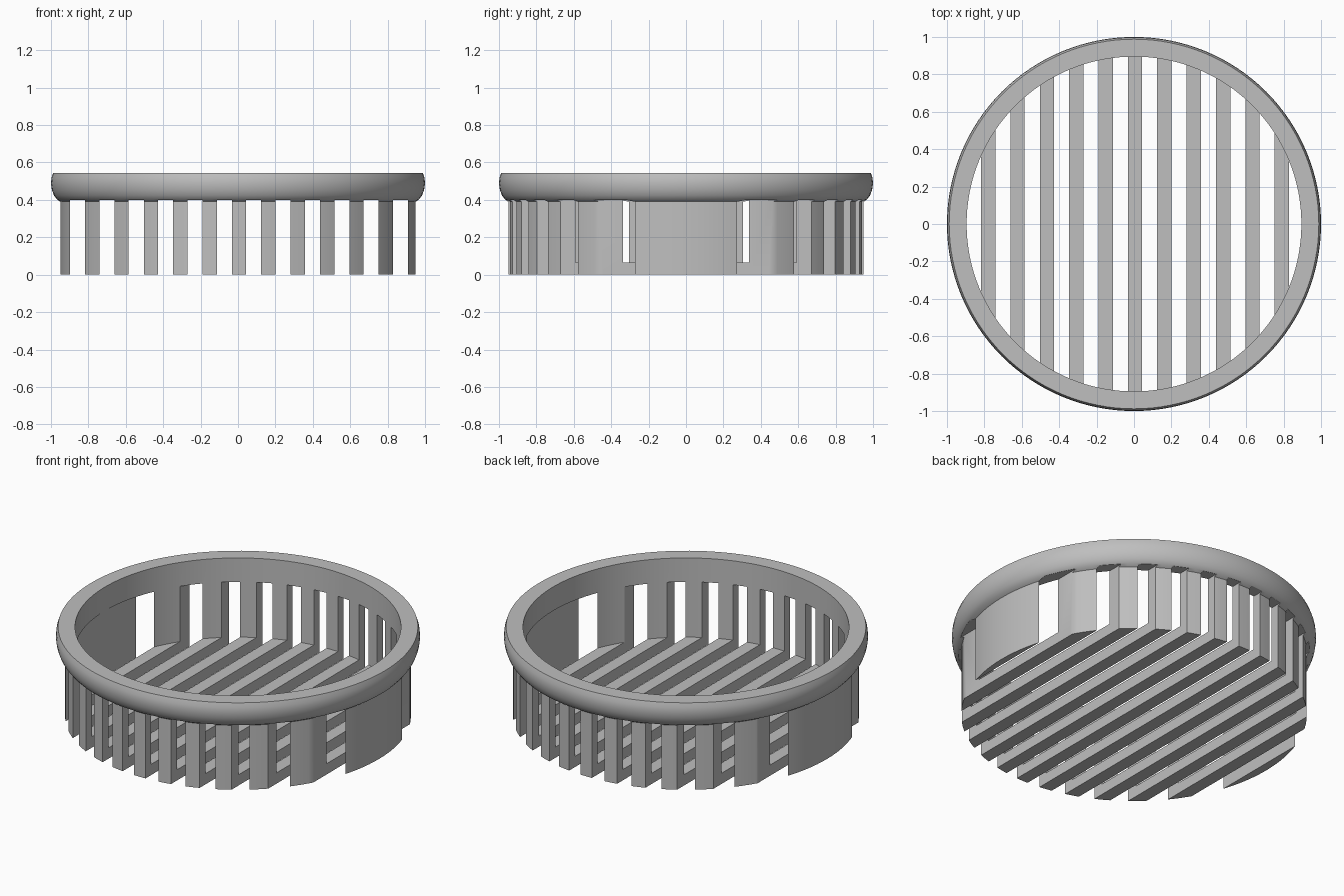
import bpy, bmesh, math
from mathutils import Matrix, Vector

cube = bpy.data.objects.get("Cube")
if cube:
    bpy.data.objects.remove(cube, do_unlink=True)

GREY = (0.52, 0.52, 0.52, 1)
PITCH, BAR, SHIFT = 0.157, 0.0765, 0.0055
SLOT_TOP = 0.40
SEGMENTS = 128

grey = bpy.data.materials.new("plain_grey")
grey.use_nodes = True
grey.diffuse_color = GREY
grey.node_tree.nodes["Principled BSDF"].inputs["Base Color"].default_value = GREY


def add_object(name, bm):
    mesh = bpy.data.meshes.new(name)
    bmesh.ops.recalc_face_normals(bm, faces=bm.faces)
    bm.to_mesh(mesh)
    bm.free()
    mesh.materials.append(grey)
    obj = bpy.data.objects.new(name, mesh)
    bpy.context.collection.objects.link(obj)
    return obj


# Cup: floor, wall and rounded rim turned from one profile
profile = [(0, 0), (0.949, 0), (0.949, 0.39), (0.968, 0.402), (0.984, 0.424),
           (0.995, 0.453), (1, 0.487), (0.997, 0.518), (0.988, 0.545),
           (0.895, 0.545), (0.895, 0.065), (0, 0.065)]
bm = bmesh.new()
verts = [bm.verts.new((r, 0, z)) for r, z in profile]
edges = [bm.edges.new(pair) for pair in zip(verts, verts[1:])]
bmesh.ops.spin(bm, geom=verts + edges, cent=(0, 0, 0), axis=(0, 0, 1),
               angle=math.tau, steps=SEGMENTS, use_duplicate=False)
bmesh.ops.remove_doubles(bm, verts=bm.verts, dist=1e-4)
basket = add_object("slotted_basket", bm)

# Slots: twelve parallel boxes cut through floor and wall
bm = bmesh.new()
for i in range(12):
    size = Vector((PITCH - BAR, 3, SLOT_TOP + 0.2))
    centre = Vector(((i - 5.5) * PITCH + SHIFT, 0, SLOT_TOP - size.z / 2))
    bmesh.ops.create_cube(bm, size=1, matrix=Matrix.LocRotScale(centre, None, size))
cutter = add_object("slot_cutter", bm)
cutter.hide_render = True

cut = basket.modifiers.new("slots", "BOOLEAN")
cut.operation = "DIFFERENCE"
cut.solver = "EXACT"
cut.object = cutter

bpy.ops.object.select_all(action="DESELECT")
basket.select_set(True)
bpy.context.view_layer.objects.active = basket
bpy.ops.object.modifier_apply(modifier=cut.name)
bpy.data.objects.remove(cutter, do_unlink=True)
bpy.ops.object.shade_smooth_by_angle(angle=math.radians(30))
